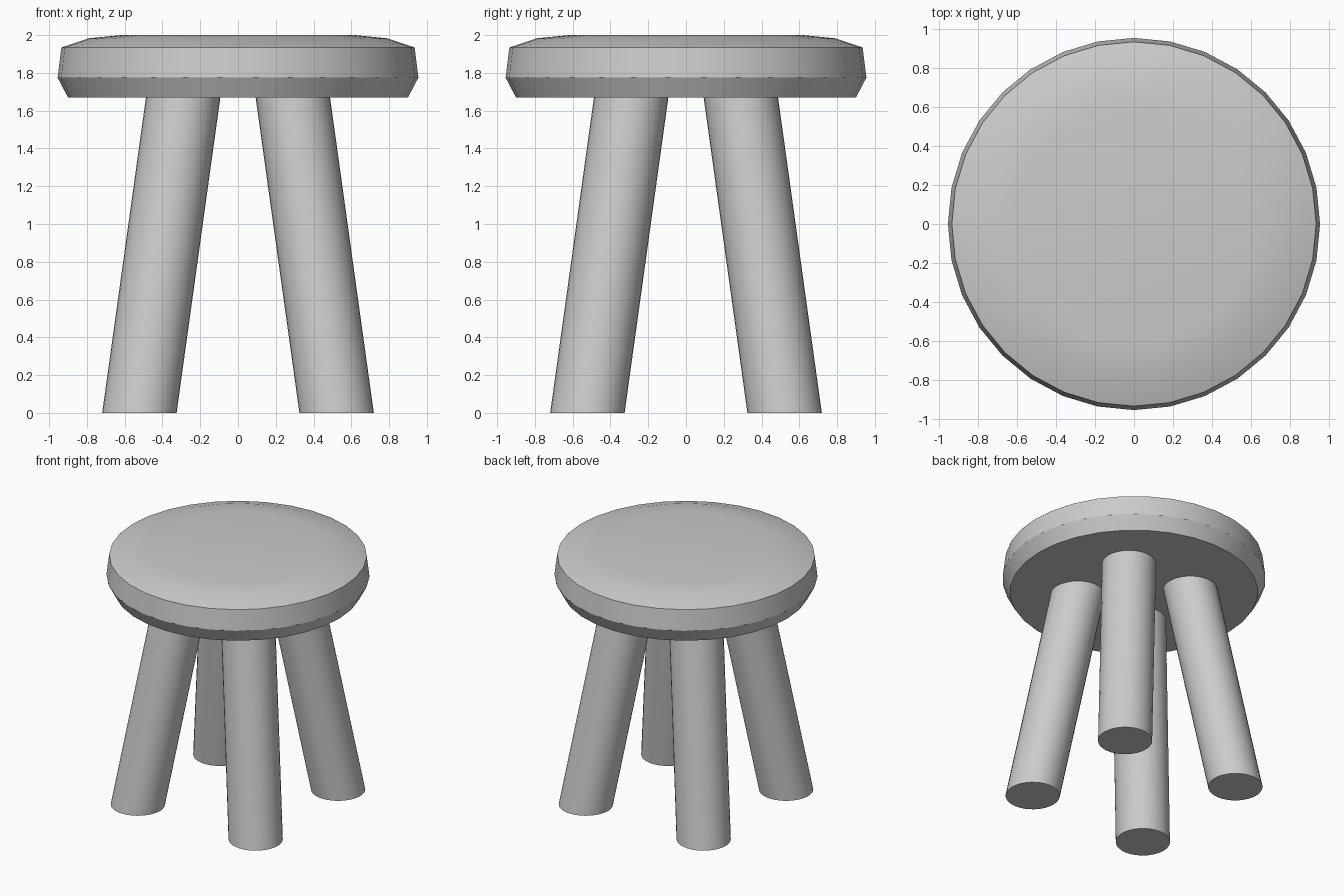
import bpy, bmesh, math

if "Cube" in bpy.data.objects:
    bpy.data.objects.remove(bpy.data.objects["Cube"])

SIDES = 32


def loft(name, rings):
    """Skin stacked horizontal rings (x, y, z, radius) into a closed solid."""
    bm = bmesh.new()
    loops = []
    for x, y, z, r in rings:
        loops.append([bm.verts.new((x + r * math.cos(2 * math.pi * i / SIDES),
                                    y + r * math.sin(2 * math.pi * i / SIDES), z))
                      for i in range(SIDES)])
    for low, high in zip(loops, loops[1:]):
        for i in range(SIDES):
            j = (i + 1) % SIDES
            bm.faces.new((low[i], low[j], high[j], high[i]))
    bm.faces.new(loops[0][::-1])
    bm.faces.new(loops[-1])
    mesh = bpy.data.meshes.new(name)
    bm.to_mesh(mesh)
    bm.free()
    obj = bpy.data.objects.new(name, mesh)
    bpy.context.collection.objects.link(obj)
    bpy.ops.object.select_all(action='DESELECT')
    obj.select_set(True)
    bpy.context.view_layer.objects.active = obj
    bpy.ops.object.shade_smooth_by_angle(angle=math.radians(30))
    return obj


# Round seat: chamfered underside, slightly tapered rim, softly domed top
seat_profile = [(0.90, 1.67), (0.955, 1.775), (0.935, 1.935),
                (0.79, 1.983), (0.62, 2.0)]
loft("seat", [(0, 0, z, r) for r, z in seat_profile])

# Four splayed round legs, cut level at the floor
for side, sx in (("left", -1), ("right", 1)):
    for end, sy in (("front", -1), ("back", 1)):
        loft(f"{end}_{side}_leg", [(sx * 0.522, sy * 0.522, 0, 0.197),
                                   (sx * 0.289, sy * 0.289, 1.68, 0.197)])
